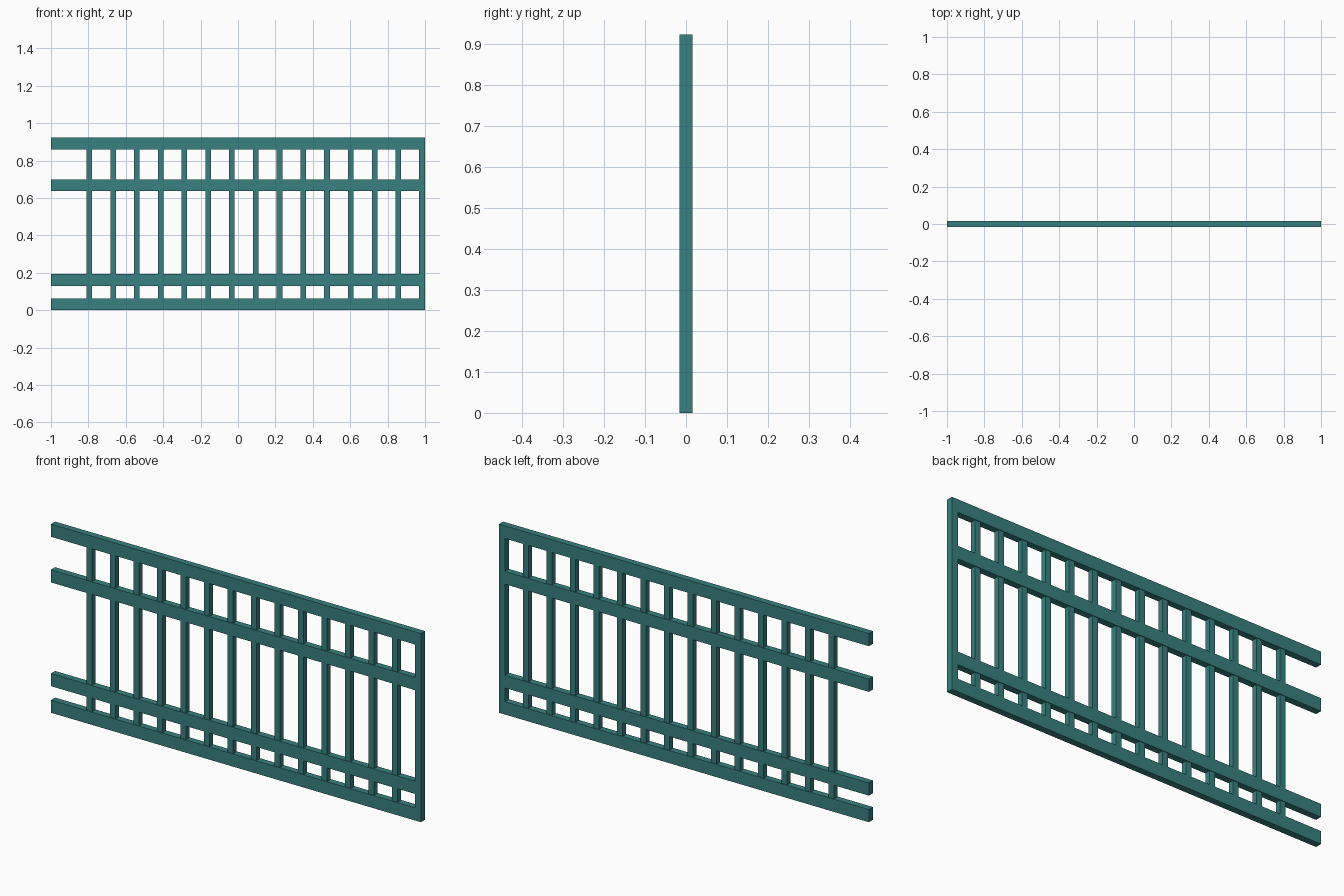
import bpy

if "Cube" in bpy.data.objects:
    bpy.data.objects.remove(bpy.data.objects["Cube"])

paint = bpy.data.materials.new("teal_paint")
paint.diffuse_color = (0.04, 0.22, 0.22, 1)
paint.use_nodes = True
paint.node_tree.nodes["Principled BSDF"].inputs["Base Color"].default_value = paint.diffuse_color

DEPTH = 0.032
HEIGHT = 0.922
RAIL_H = 0.062


def box(name, x0, x1, z0, z1, depth):
    bpy.ops.mesh.primitive_cube_add(size=1, location=((x0 + x1) / 2, 0, (z0 + z1) / 2))
    ob = bpy.context.object
    ob.name = name
    ob.scale = (x1 - x0, depth, z1 - z0)
    bpy.ops.object.transform_apply(location=False, rotation=False, scale=True)
    ob.data.materials.append(paint)
    return ob


# End post, full height on the right
box("end_post", 0.968, 1.0, 0, HEIGHT, DEPTH)

# Four horizontal rails, open on the left and butting against the post
rails = {"bottom_rail": 0, "lower_rail": 0.13, "upper_rail": 0.637, "top_rail": HEIGHT - RAIL_H}
for name, z in rails.items():
    box(name, -1.0, 0.968, z, z + RAIL_H, DEPTH)

# Evenly spaced balusters, in the three gaps between the rails
levels = list(rails.values())
for i in range(14):
    x = -0.795 + i * 0.1271
    for j in range(3):
        box(f"baluster_{i + 1}_{j + 1}", x - 0.015, x + 0.015,
            levels[j] + RAIL_H, levels[j + 1], 0.026)
